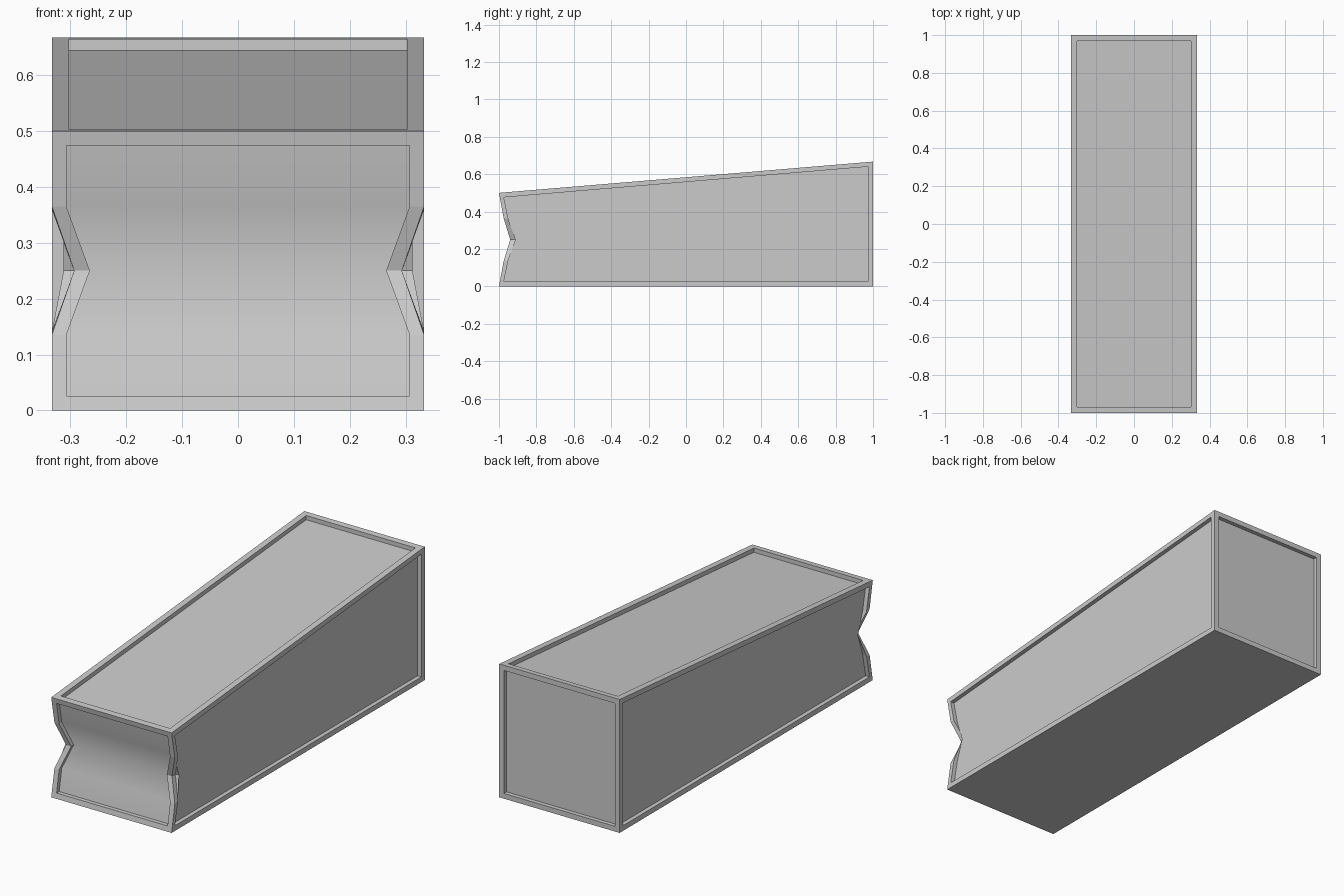
import bpy, bmesh

if "Cube" in bpy.data.objects:
    bpy.data.objects.remove(bpy.data.objects["Cube"])

W = 0.333       # half width
NX = 0.293      # half width at the pinch of the front notch
D = 0.021       # panel recess depth
bm = bmesh.new()


def face(pts, smooth=False):
    f = bm.faces.new([bm.verts.new(p) for p in pts])
    f.smooth = smooth


def ring(a, b):
    """Quads between two closed loops of equal length."""
    n = len(a)
    for i in range(n):
        j = (i + 1) % n
        face([a[i], a[j], b[j], b[i]])


def shift(loop, v):
    return [tuple(c + d for c, d in zip(p, v)) for p in loop]


# Front profile, bottom to top: (y, z, half width)
front = [(-1, 0, W), (-.975, .135, W), (-.94, .25, NX), (-.975, .365, W), (-1, .5, W)]

# Side frames and recessed side panels
outer = [(W, 1, 0), (W, 1, .667)] + [(x, y, z) for y, z, x in reversed(front)]
inner = [(W, .974, .026), (W, .974, .64), (W, -.974, .476), (W, -.95, .36),
         (NX, -.913, .25), (W, -.95, .14), (W, -.974, .026)]
for s in (1, -1):
    o = [(s * x, y, z) for x, y, z in outer]
    i = [(s * x, y, z) for x, y, z in inner]
    p = [(s * (W - D), y, z) for x, y, z in inner]
    ring(o, i)
    ring(i, p)
    face(p)

# Front frame and smooth, bent front panel
fin = [(-.995, .026, .307), (-.975, .135, .307), (-.94, .25, .265),
       (-.975, .365, .307), (-.995, .474, .307)]


def loop(prof):
    return [(x, y, z) for y, z, x in prof] + [(-x, y, z) for y, z, x in reversed(prof)]


o, i = loop(front), loop(fin)
p = shift(i, (0, D, 0))
ring(o, i)
ring(i, p)
for k in range(4):
    face([p[k], p[k + 1], p[8 - k], p[9 - k]], True)

# Sloping top frame and panel
def slope(y):
    return .5 + (y + 1) * .0835


def rect(x, y0, y1):
    return [(a, b, slope(b)) for a, b in ((-x, y0), (x, y0), (x, y1), (-x, y1))]


o, i = rect(W, -1, 1), rect(.302, -.968, .97)
p = shift(i, (0, 0, -D))
ring(o, i)
ring(i, p)
face(p)

# Back frame and panel
o = [(-W, 1, 0), (W, 1, 0), (W, 1, .667), (-W, 1, .667)]
i = [(-.307, 1, .026), (.307, 1, .026), (.307, 1, .641), (-.307, 1, .641)]
p = shift(i, (0, -D, 0))
ring(o, i)
ring(i, p)
face(p)

# Plain underside
face([(-W, -1, 0), (W, -1, 0), (W, 1, 0), (-W, 1, 0)])

# Weld into one closed shell
bmesh.ops.remove_doubles(bm, verts=bm.verts, dist=.0005)
bmesh.ops.recalc_face_normals(bm, faces=bm.faces)
me = bpy.data.meshes.new("panelled_wedge_body")
bm.to_mesh(me)
bm.free()
bpy.context.collection.objects.link(bpy.data.objects.new("panelled_wedge_body", me))
